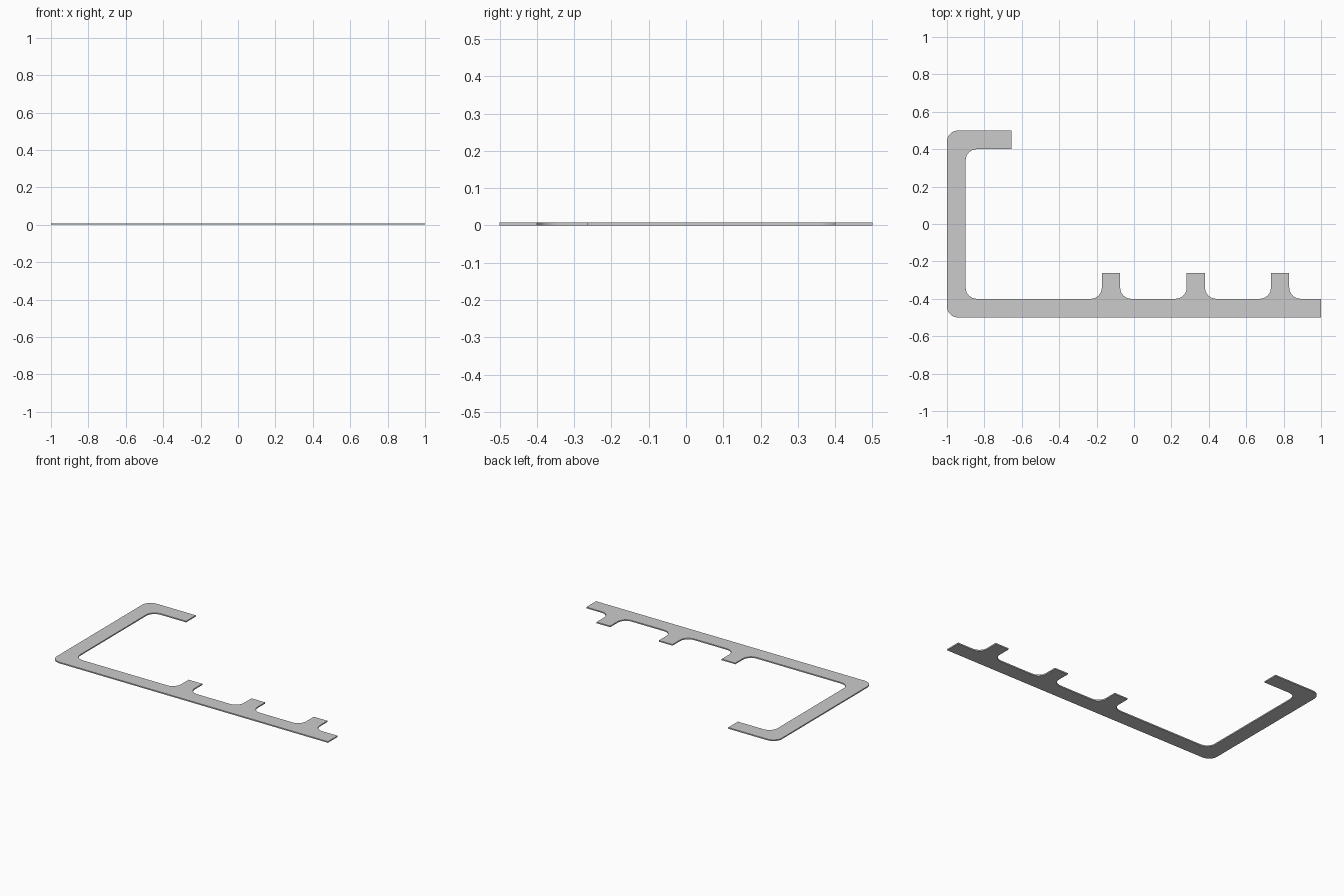
import bpy, bmesh
from math import sin, cos, pi
from mathutils import Vector

if "Cube" in bpy.data.objects:
    bpy.data.objects.remove(bpy.data.objects["Cube"])

THICK = 0.008   # plate thickness
R = 0.06        # radius of bends and fillets
TAB_W, TAB_TOP = 0.098, -0.263
TABS = (0.781, 0.331, -0.123)


def rounded(corners, segments=8):
    """Turn right-angled (x, y, radius) corners into an outline with arcs."""
    out = []
    n = len(corners)
    for i, (x, y, r) in enumerate(corners):
        p = Vector((x, y))
        if r == 0:
            out.append(p)
            continue
        a = (Vector(corners[i - 1][:2]) - p).normalized()
        b = (Vector(corners[(i + 1) % n][:2]) - p).normalized()
        centre = p + (a + b) * r
        for k in range(segments + 1):
            t = k / segments * pi / 2
            out.append(centre - b * r * cos(t) - a * r * sin(t))
    return out


# C-shaped strip, counter-clockwise from the lower right end
corners = [(1, -0.5, 0), (1, -0.4, 0)]
for cx in TABS:  # upright tabs with filleted roots
    lo, hi = cx - TAB_W / 2, cx + TAB_W / 2
    corners += [(hi, -0.4, R), (hi, TAB_TOP, 0), (lo, TAB_TOP, 0), (lo, -0.4, R)]
corners += [(-0.9, -0.4, R), (-0.9, 0.4, R), (-0.655, 0.4, 0),
            (-0.655, 0.5, 0), (-1, 0.5, R), (-1, -0.5, R)]

# Flat plate extruded from the outline
bm = bmesh.new()
face = bm.faces.new([bm.verts.new((p.x, p.y, 0)) for p in rounded(corners)])
ext = bmesh.ops.extrude_face_region(bm, geom=[face], use_keep_orig=True)
top = [g for g in ext["geom"] if isinstance(g, bmesh.types.BMVert)]
bmesh.ops.translate(bm, verts=top, vec=(0, 0, THICK))
bmesh.ops.recalc_face_normals(bm, faces=bm.faces)

mesh = bpy.data.meshes.new("bracket_plate")
bm.to_mesh(mesh)
bm.free()
plate = bpy.data.objects.new("bracket_plate", mesh)
bpy.context.collection.objects.link(plate)

# Smooth bends, crisp rims
bpy.context.view_layer.objects.active = plate
plate.select_set(True)
bpy.ops.object.shade_smooth_by_angle()
